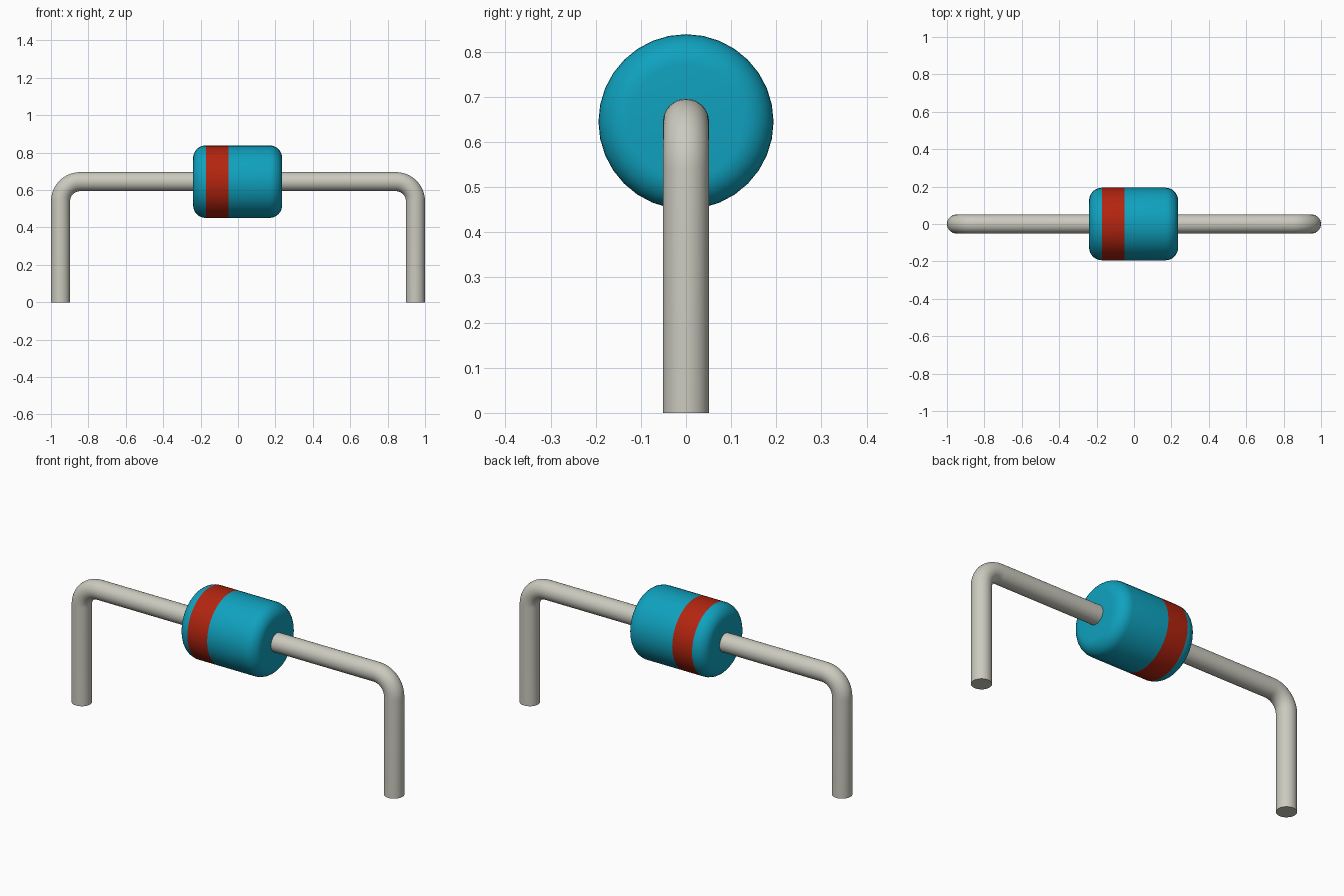
import bpy, bmesh, math
from mathutils import Vector

cube = bpy.data.objects.get("Cube")
if cube:
    bpy.data.objects.remove(cube, do_unlink=True)


def material(name, rgb):
    mat = bpy.data.materials.new(name)
    mat.use_nodes = True
    mat.diffuse_color = (*rgb, 1)
    bsdf = mat.node_tree.nodes["Principled BSDF"]
    bsdf.inputs["Base Color"].default_value = (*rgb, 1)
    return mat


BLUE = material("casing blue", (0.005, 0.36, 0.52))
RED = material("band red", (0.45, 0.018, 0.005))
METAL = material("lead metal", (0.60, 0.59, 0.52))

AXIS_Z = 0.645
SIDES = 32


def tube(name, stations, mats):
    """Skin round rings; each station is (x, z, tilt of the ring normal, radius)."""
    bm = bmesh.new()
    rings = []
    for x, z, tilt, radius in stations:
        across = Vector((math.sin(tilt), 0, math.cos(tilt)))
        ring = []
        for i in range(SIDES):
            a = math.tau * i / SIDES
            offset = across * math.cos(a) + Vector((0, math.sin(a), 0))
            ring.append(bm.verts.new(Vector((x, 0, z)) + offset * radius))
        rings.append(ring)
    for r, s in zip(rings, rings[1:]):
        for i in range(SIDES):
            j = (i + 1) % SIDES
            bm.faces.new((r[i], r[j], s[j], s[i]))
    bm.faces.new(rings[0])
    bm.faces.new(rings[-1])
    bmesh.ops.recalc_face_normals(bm, faces=bm.faces)
    mesh = bpy.data.meshes.new(name)
    bm.to_mesh(mesh)
    bm.free()
    for mat in mats:
        mesh.materials.append(mat)
    obj = bpy.data.objects.new(name, mesh)
    bpy.context.collection.objects.link(obj)
    bpy.ops.object.select_all(action='DESELECT')
    obj.select_set(True)
    bpy.context.view_layer.objects.active = obj
    bpy.ops.object.shade_smooth_by_angle(angle=math.radians(35))
    return obj


# Bent wire lead: legs, rounded corners and straight span in one sweep
WIRE, LEG_X, BEND, STEPS = 0.051, 0.949, 0.105, 10
half = [(LEG_X, 0, math.pi / 2, WIRE)]
for k in range(STEPS + 1):
    t = math.pi / 2 * (1 - k / STEPS)
    half.append((LEG_X - BEND + BEND * math.sin(t),
                 AXIS_Z - BEND + BEND * math.cos(t), t, WIRE))
mirrored = [(-x, z, -t, r) for x, z, t, r in reversed(half)]
tube("wire_lead", half + mirrored, [METAL])

# Rounded casing, with rings placed at the band edges
LEFT, RIGHT, RADIUS, FILLET = -0.24, 0.236, 0.194, 0.068
BAND = (-0.172, -0.052)
angles = [math.pi / 2 * k / 8 for k in range(9)]
profile = [(LEFT + FILLET * (1 - math.sin(a)), RADIUS - FILLET * (1 - math.cos(a)))
           for a in reversed(angles)]
profile.append((BAND[1], RADIUS))
profile += [(RIGHT - FILLET * (1 - math.sin(a)), RADIUS - FILLET * (1 - math.cos(a)))
            for a in angles]
casing = tube("casing", [(x, AXIS_Z, 0, r) for x, r in profile], [BLUE, RED])

# Polarity band on the casing
for face in casing.data.polygons:
    if BAND[0] < face.center.x < BAND[1]:
        face.material_index = 1
